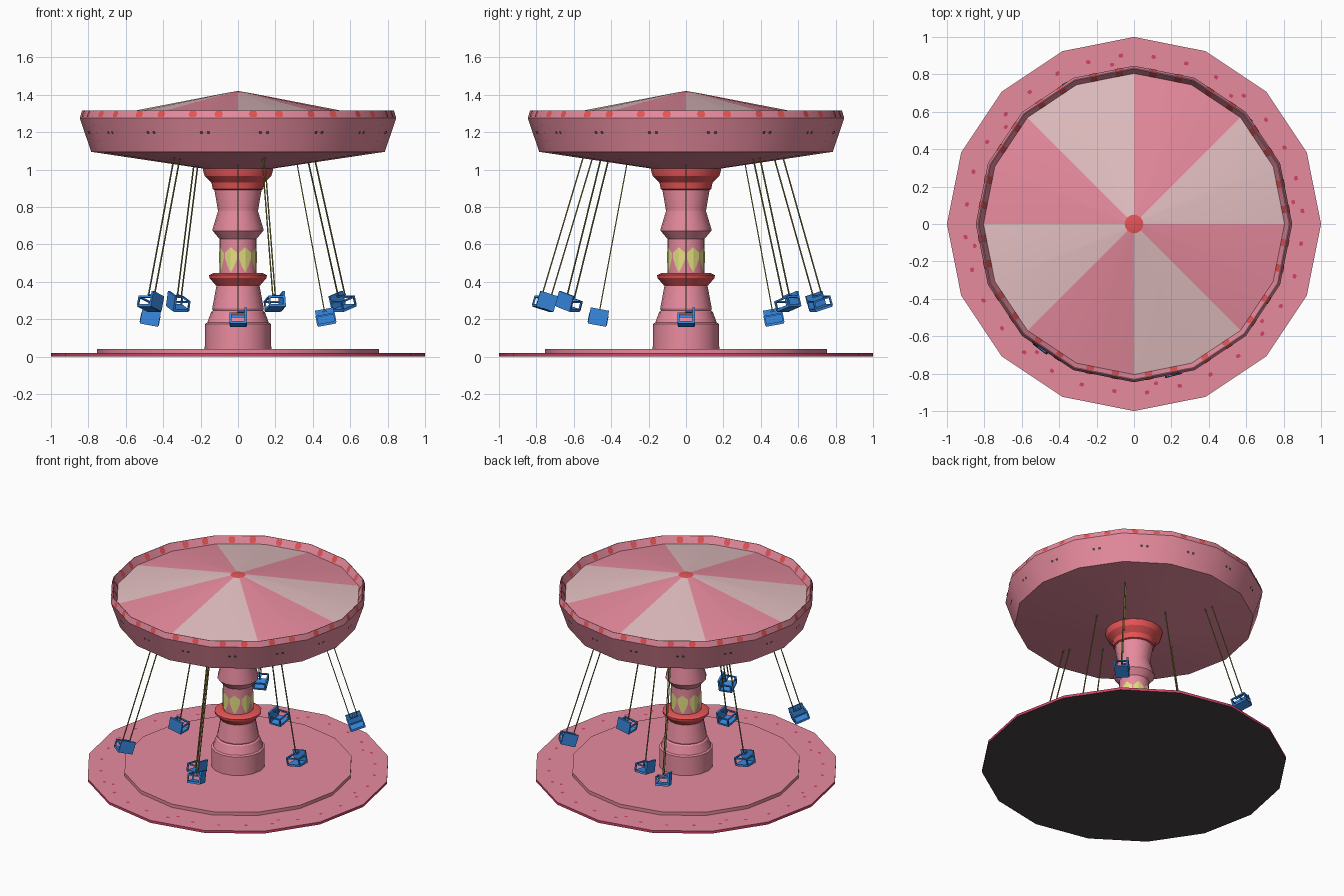
import bpy, bmesh, math
from mathutils import Matrix, Vector

if "Cube" in bpy.data.objects:
    bpy.data.objects.remove(bpy.data.objects["Cube"])

N = 16
STEP = 2 * math.pi / N


def material(name, rgb):
    m = bpy.data.materials.new(name)
    lin = [((c / 255 + 0.055) / 1.055) ** 2.4 for c in rgb]
    m.diffuse_color = (*lin, 1)
    m.use_nodes = True
    m.node_tree.nodes["Principled BSDF"].inputs["Base Color"].default_value = m.diffuse_color
    return m


PINK = material("pink", (231, 139, 158))
PALE = material("pale_pink", (228, 192, 194))
RED = material("red", (232, 84, 86))
MAGENTA = material("dark_magenta", (212, 66, 104))
YELLOW = material("yellow", (228, 222, 130))
BLUE = material("blue", (56, 138, 226))
OLIVE = material("olive", (140, 135, 66))
DARK = material("near_black", (76, 67, 68))


def finish(name, bm, mats, smooth=False):
    me = bpy.data.meshes.new(name)
    bm.to_mesh(me)
    bm.free()
    for m in mats:
        me.materials.append(m)
    ob = bpy.data.objects.new(name, me)
    bpy.context.collection.objects.link(ob)
    if smooth:
        bpy.ops.object.select_all(action='DESELECT')
        bpy.context.view_layer.objects.active = ob
        ob.select_set(True)
        bpy.ops.object.shade_smooth_by_angle(angle=math.radians(28))
    return ob


def lathe(name, prof, mats, rule=lambda seg, side: 0):
    """Spin (radius, z) points, listed so that faces point outward going up."""
    bm = bmesh.new()
    rings = []
    for r, z in prof:
        if r == 0:
            rings.append([bm.verts.new((0, 0, z))] * N)
        else:
            rings.append([bm.verts.new((r * math.cos(i * STEP), r * math.sin(i * STEP), z)) for i in range(N)])
    for s in range(len(prof) - 1):
        a, b = rings[s], rings[s + 1]
        for i in range(N):
            j = (i + 1) % N
            f = bm.faces.new(list(dict.fromkeys([a[i], a[j], b[j], b[i]])))
            f.material_index = rule(s, i)
    return finish(name, bm, mats, True)


def facet(r, k, f, z):
    """Point on side k of the sixteen-sided ring, fraction f along the side."""
    a = Vector((r * math.cos(k * STEP), r * math.sin(k * STEP), z))
    b = Vector((r * math.cos((k + 1) * STEP), r * math.sin((k + 1) * STEP), z))
    return a.lerp(b, f)


def spots(name, mat, fracs, p0, p1, half, off, flip=False, sides=range(N)):
    """Small hexagonal plates on the ring wall between profile points p0, p1."""
    bm = bmesh.new()
    n = Vector((p1[1] - p0[1], p0[0] - p1[0])).normalized() * off
    for k in sides:
        for f in fracs:
            vs = []
            for du, v in ((-1, .5), (-.7, .05), (.7, .05), (1, .5), (.7, .95), (-.7, .95)):
                r = p0[0] + (p1[0] - p0[0]) * v + n[0]
                z = p0[1] + (p1[1] - p0[1]) * v + n[1]
                vs.append(bm.verts.new(facet(r, k, f + du * half, z)))
            bm.faces.new(vs[::-1] if flip else vs)
    return finish(name, bm, [mat])


# Stepped platform: dark underside, magenta edge
lathe("platform", [(0, 0), (1, 0), (1, .018), (.755, .018), (.755, .042), (0, .042)],
      [PINK, MAGENTA, DARK], lambda s, i: {0: 2, 1: 1}.get(s, 0))
spots("platform_specks", MAGENTA, (.2, .7), (.925, .018), (.903, .018), .035, .002)
spots("platform_specks_inner", MAGENTA, (.35,), (.885, .018), (.865, .018), .035, .002, sides=range(0, N, 2))

# Turned central column with red collars
lathe("column", [(.178, .04), (.176, .175), (.164, .182), (.144, .238), (.134, .246),
                 (.138, .256), (.115, .38)], [PINK])
lathe("lower_collar", [(.1, .375), (.118, .38), (.152, .42), (.155, .435), (.13, .447), (.095, .447)], [RED])
lathe("column_upper", [(.1, .44), (.1, .63), (.135, .672), (.135, .685), (.108, .775), (.108, .785),
                       (.125, .885), (.125, .91)], [PINK])
lathe("upper_collar", [(.11, .885), (.135, .895), (.142, .93), (.178, .965), (.188, 1.0), (.188, 1.015)], [RED])

# Yellow kites round the column
bm = bmesh.new()
for k in range(8):
    mid = (2 * k + 1) * STEP
    cols = []
    for d, lo, hi in ((-20, .525, .555), (-10, .48, .57), (0, .45, .585), (10, .48, .57), (20, .525, .555)):
        d = math.radians(d)
        r = .1 * math.cos(STEP / 2) / math.cos(abs(d) - STEP / 2) + .003
        cols.append([bm.verts.new((r * math.cos(mid + d), r * math.sin(mid + d), z)) for z in (lo, hi)])
    for a, b in zip(cols, cols[1:]):
        bm.faces.new((a[0], b[0], b[1], a[1]))
finish("column_diamonds", bm, [YELLOW])

# Canopy shell with raised thin rim
lathe("canopy", [(0, .985), (.15, 1.0), (.785, 1.095), (.846, 1.275), (.834, 1.315),
                 (.83, 1.315), (.803, 1.262)], [PINK])
spots("rim_lamps_outer", RED, (.25, .68), (.846, 1.277), (.834, 1.313), .07, .003)
spots("rim_lamps_inner", RED, (.25, .68), (.806, 1.27), (.83, 1.313), .07, -.003, True)
spots("canopy_specks", DARK, (.38, .5), (.818, 1.19), (.824, 1.207), .03, .003)

# Striped roof, eight sectors, red tip
lathe("roof", [(.806, 1.266), (.05, 1.412), (0, 1.42)], [PALE, PINK, RED],
      lambda s, i: 2 if s == 1 else (i // 2) % 2)


# Swings
def box(bm, M, centre, size):
    T = M @ Matrix.Translation(centre) @ Matrix.Diagonal((*size, 1))
    bmesh.ops.create_cube(bm, size=1, matrix=T)


def swing(name, angle, r0, z0, r1, z1, gap):
    tilt = math.atan2(r1 - r0, z0 - z1)
    L = math.hypot(r1 - r0, z0 - z1)
    M = (Matrix.Rotation(math.radians(angle), 4, 'Z') @ Matrix.Translation((r0, 0, z0))
         @ Matrix.Rotation(-tilt, 4, 'Y'))
    # ropes from the canopy to the seat
    bm = bmesh.new()
    for x in ((-gap / 2, gap / 2) if gap else (0,)):
        box(bm, M, (x, 0, -(L - .07) / 2 + .01), (.006, .006, L - .05))
    finish(name + "_ropes", bm, [OLIVE])
    # seat: pan, back panel, arm frames and lap bar; forward is local -y
    bm = bmesh.new()
    box(bm, M, (0, 0, -L), (.1, .085, .014))
    box(bm, M, (0, .042, -L + .038), (.1, .012, .085))
    for s in (-1, 1):
        box(bm, M, (s * .048, 0, -L + .048), (.009, .09, .009))
        box(bm, M, (s * .048, -.04, -L + .025), (.009, .009, .05))
    box(bm, M, (0, -.042, -L + .048), (.1, .009, .009))
    box(bm, M, (0, 0, -L + .068), (max(gap, .012) + .008, .008, .008))
    box(bm, M, (0, .02, -L + .068), (.01, .05, .008))
    finish(name + "_seat", bm, [BLUE])


for i, a in enumerate((0, 90, 180, 270)):
    swing("inner_swing_%d" % i, a, .315, 1.035, .475, .175, 0)
for i, a in enumerate((44, 114, -127, -75.5)):
    swing("outer_swing_%d" % i, a, .54, 1.07, .79, .26, .05)
